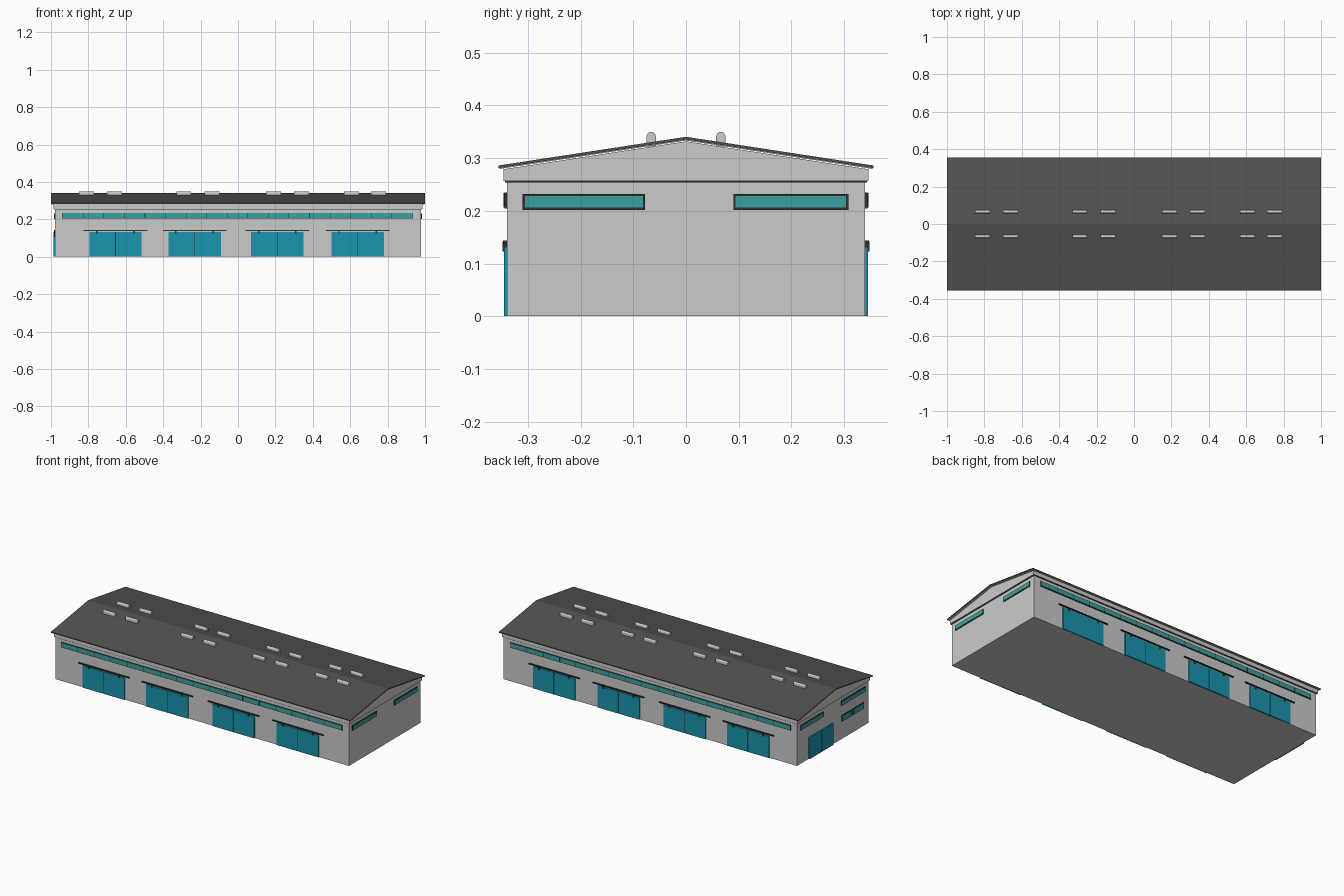
import bpy, bmesh, math

if "Cube" in bpy.data.objects:
    bpy.data.objects.remove(bpy.data.objects["Cube"])


def material(name, rgb):
    m = bpy.data.materials.new(name)
    m.diffuse_color = (*rgb, 1)
    m.use_nodes = True
    m.node_tree.nodes["Principled BSDF"].inputs["Base Color"].default_value = m.diffuse_color
    return m


TEAL = material("door_teal", (0.01, 0.30, 0.42))
GLASS = material("window_glass", (0.04, 0.36, 0.36))
DARK = material("dark_trim", (0.03, 0.03, 0.03))
ROOF = material("roof_grey", (0.085, 0.085, 0.085))


def finish(name, bm, mat):
    bmesh.ops.recalc_face_normals(bm, faces=bm.faces)
    me = bpy.data.meshes.new(name)
    bm.to_mesh(me)
    bm.free()
    ob = bpy.data.objects.new(name, me)
    bpy.context.collection.objects.link(ob)
    if mat:
        me.materials.append(mat)
    return ob


def box(name, xs, ys, zs, mat=None):
    bm = bmesh.new()
    bmesh.ops.create_cube(bm, size=1)
    for v in bm.verts:
        v.co = [(min(r) + max(r)) / 2 + c * (max(r) - min(r))
                for r, c in zip((xs, ys, zs), v.co)]
    return finish(name, bm, mat)


def extrude_x(name, profile, x0, x1, mat=None):
    bm = bmesh.new()
    f = bm.faces.new([bm.verts.new((x0, y, z)) for y, z in profile])
    r = bmesh.ops.extrude_face_region(bm, geom=[f])
    for v in r["geom"]:
        if isinstance(v, bmesh.types.BMVert):
            v.co.x = x1
    return finish(name, bm, mat)


def side_box(name, s, xs, depth, zs, mat=None):
    # part on a long wall; depth is the distance from the centre line
    return box(name, xs, (s * depth[0], s * depth[1]), zs, mat)


def end_box(name, s, ys, depth, zs, mat=None):
    # part on an end wall
    return box(name, (s * depth[0], s * depth[1]), ys, zs, mat)


# Walls, overhanging gable band and shadow strip
box("walls", (-.979, .979), (-.34, .34), (0, .256))
box("band_trim", (-.982, .982), (-.344, .344), (.2535, .2565), DARK)
extrude_x("gable_band", [(-.346, .2565), (.346, .2565), (.346, .279),
                         (0, .332), (-.346, .279)], -.986, .986)

# Pitched roof: pale soffit layer with dark sheeting on top
extrude_x("roof_soffit", [(-.354, .2795), (0, .3335), (.354, .2795),
                          (.354, .282), (0, .336), (-.354, .282)], -.997, .997)
extrude_x("roof_sheet", [(-.356, .281), (0, .3352), (.356, .281),
                         (.356, .286), (0, .3405), (-.356, .286)], -1, 1, ROOF)

# Round-topped ridge vents
for y in (-.066, .066):
    arc = [(y + .0088 * math.cos(a), .341 + .0088 * math.sin(a))
           for a in [math.pi * i / 8 for i in range(9)]]
    for x in (-.81, -.66, -.29, -.14, .19, .34, .608, .75):
        extrude_x("roof_vent", arc + [(y - .0088, .322), (y + .0088, .322)],
                  x - .04, x + .04)

for s in (-1, 1):
    # Long strip window with mullions
    side_box("strip_window_frame", s, (-.94, .935), (.335, .3445), (.204, .235), DARK)
    side_box("strip_window_glass", s, (-.937, .932), (.335, .3455), (.208, .233), GLASS)
    for i in range(1, 17):
        x = -.937 + 1.869 * i / 17
        side_box("mullion", s, (x - .0015, x + .0015), (.336, .346), (.206, .234), DARK)

    # Double sliding doors with rail and hangers
    for x in (-.655, -.232, .21, .64):
        for d in (-1, 1):
            side_box("sliding_door", s, (x + d * .0015, x + d * .14), (.335, .345), (0, .131), TEAL)
            side_box("hanger", s, (x + d * .1 - .004, x + d * .1 + .004), (.338, .348), (.123, .142), DARK)
        side_box("door_gap", s, (x - .002, x + .002), (.335, .343), (0, .131), DARK)
        side_box("door_rail", s, (x - .17, x + .17), (.338, .347), (.138, .144), DARK)


def end_window(s, y0, y1, z0, z1):
    end_box("end_window_frame", s, (y0, y1), (.975, .983), (z0, z1), DARK)
    end_box("end_window_glass", s, (y0 + .004, y1 - .004), (.975, .984), (z0 + .004, z1 - .004), GLASS)


# High windows on both ends, low windows on the left end only
for s in (-1, 1):
    end_window(s, -.31, -.078, .202, .232)
    end_window(s, .09, .308, .202, .232)
end_window(-1, -.18, -.085, .105, .143)
end_window(-1, -.295, -.19, .105, .143)

# Double door on the left end
for y0, y1 in ((0, .113), (.117, .23)):
    end_box("end_door", -1, (y0, y1), (.975, .986), (0, .131), TEAL)
end_box("end_door_gap", -1, (.112, .118), (.975, .983), (0, .131), DARK)
